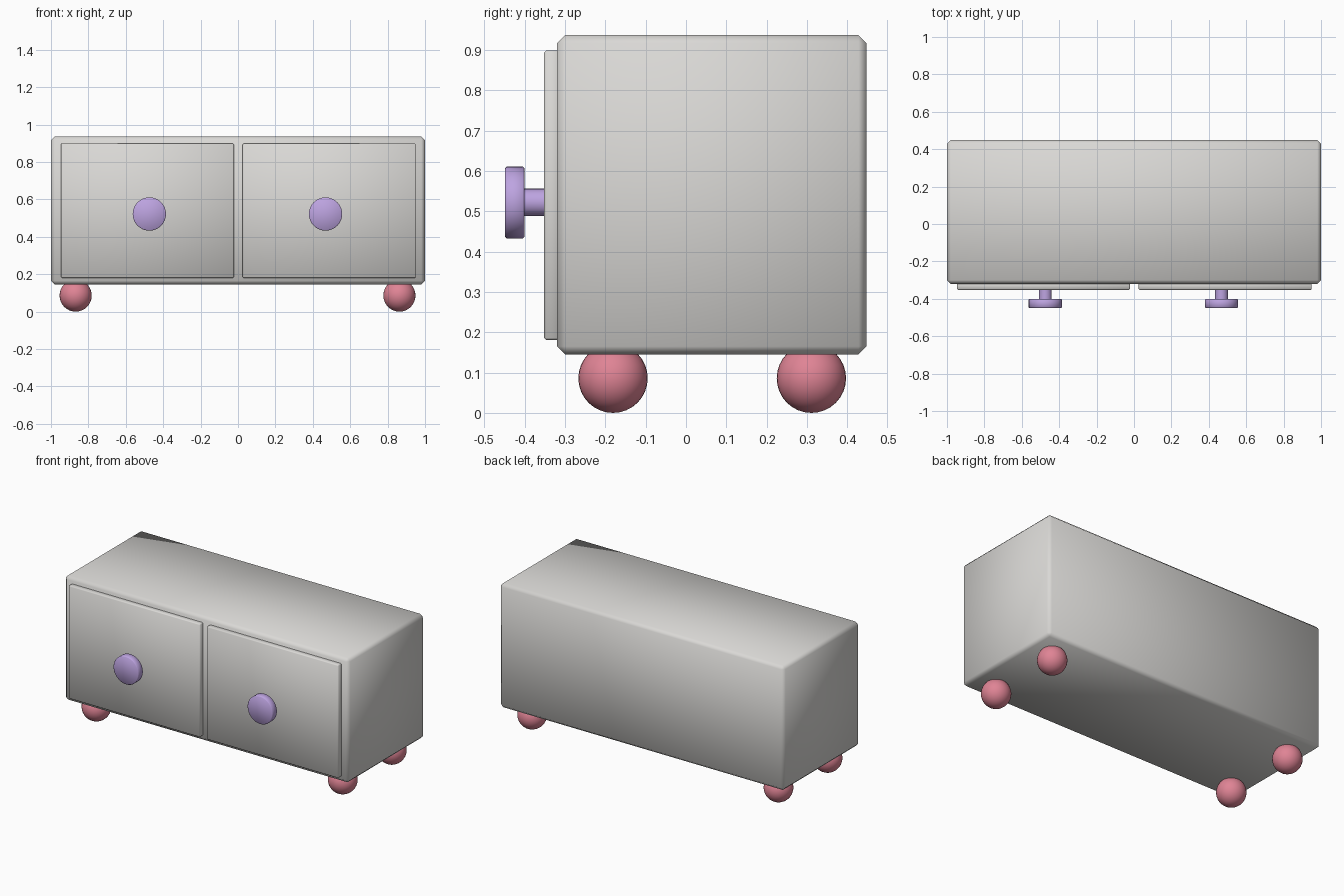
import bpy, math

if "Cube" in bpy.data.objects:
    bpy.data.objects.remove(bpy.data.objects["Cube"])


def material(name, rgb):
    m = bpy.data.materials.new(name)
    m.diffuse_color = (*rgb, 1)
    m.use_nodes = True
    m.node_tree.nodes["Principled BSDF"].inputs["Base Color"].default_value = m.diffuse_color
    return m


GREY = material("warm grey", (0.70, 0.69, 0.67))
PURPLE = material("lilac", (0.51, 0.37, 0.75))
PINK = material("rose", (0.74, 0.23, 0.30))


def finish(name, mat, bevel=0.0, angle=60):
    ob = bpy.context.object
    ob.name = name
    ob.data.materials.append(mat)
    bpy.ops.object.transform_apply(location=False, rotation=True, scale=True)
    if bevel:
        mod = ob.modifiers.new("bevel", 'BEVEL')
        mod.width = bevel
        mod.segments = 1
        mod.limit_method = 'ANGLE'
        mod.angle_limit = math.radians(40)
        bpy.ops.object.modifier_apply(modifier=mod.name)
    bpy.ops.object.shade_smooth_by_angle(angle=math.radians(angle))
    return ob


def box(name, x, y, z, mat, bevel):
    mid = [(a + b) / 2 for a, b in (x, y, z)]
    bpy.ops.mesh.primitive_cube_add(size=1, location=mid)
    bpy.context.object.scale = [b - a for a, b in (x, y, z)]
    return finish(name, mat, bevel)


def disc(name, x, z, y0, y1, r, bevel=0.0):
    bpy.ops.mesh.primitive_cylinder_add(
        vertices=32, radius=r, depth=y1 - y0,
        location=(x, (y0 + y1) / 2, z), rotation=(math.pi / 2, 0, 0))
    return finish(name, PURPLE, bevel)


# Cabinet body
box("cabinet_body", (-1, 1), (-0.32, 0.448), (0.145, 0.937), GREY, 0.02)

# Doors with round knobs
for side, x0, x1, kx in (("left", -0.946, -0.022, -0.474),
                         ("right", 0.025, 0.950, 0.468)):
    box(side + "_door", (x0, x1), (-0.352, -0.31), (0.181, 0.899), GREY, 0.005)
    disc(side + "_knob_stem", kx, 0.522, -0.41, -0.345, 0.034)
    disc(side + "_knob", kx, 0.522, -0.449, -0.401, 0.089, 0.004)

# Ball feet
for side, x in (("left", -0.868), ("right", 0.863)):
    for end, y in (("front", -0.181), ("back", 0.311)):
        bpy.ops.mesh.primitive_uv_sphere_add(
            segments=32, ring_count=16, radius=0.086, location=(x, y, 0.086))
        finish(f"{end}_{side}_foot", PINK)
